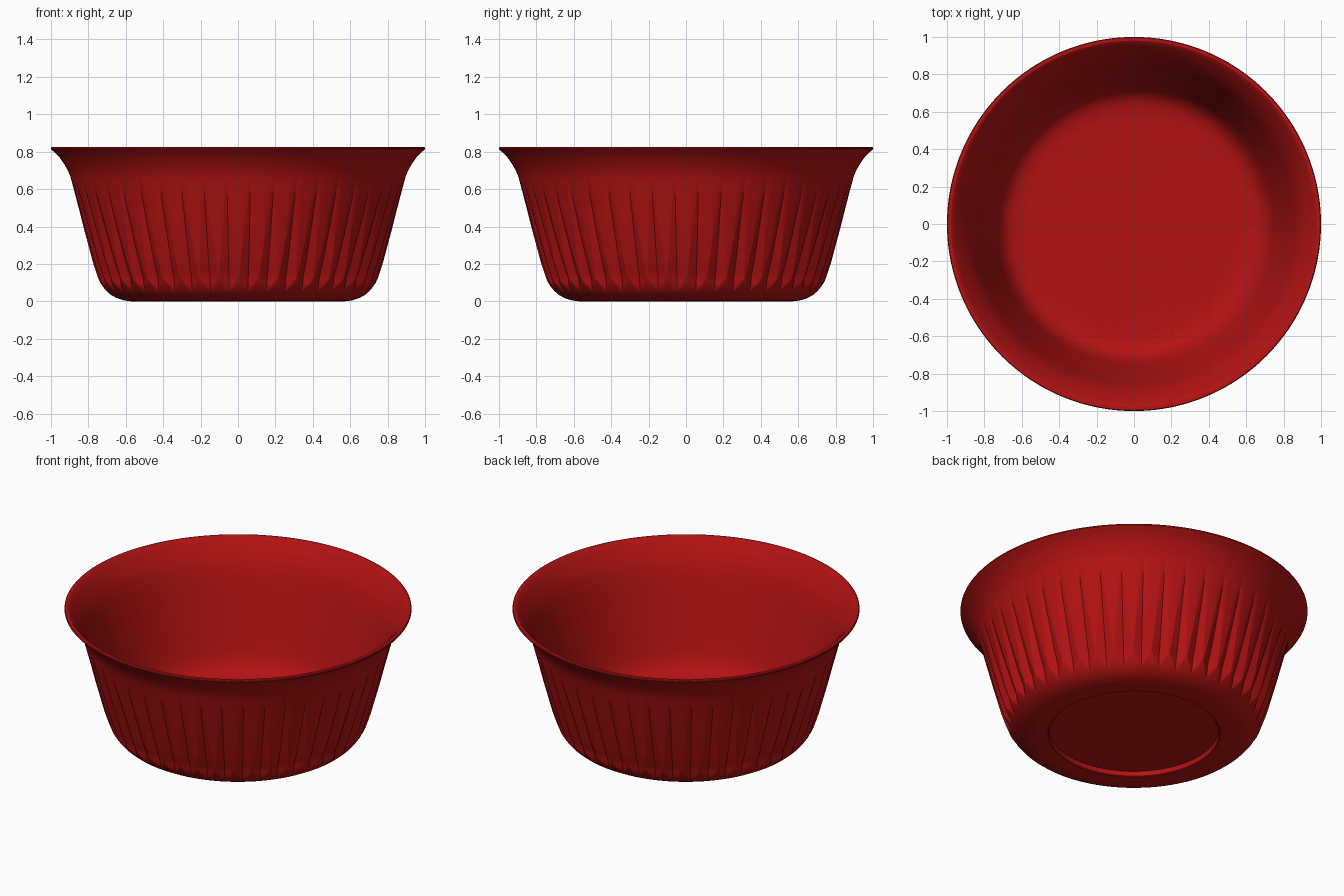
import bpy, bmesh, math

if "Cube" in bpy.data.objects:
    bpy.data.objects.remove(bpy.data.objects["Cube"])

FLUTES = 44
PITCH = 2 * math.pi / FLUTES
PHASE = -math.pi / 2 + 0.076
Z_TIP, Z_DEEP, Z_TOP = 0.055, 0.12, 0.67   # flute lower tip, deepest point, upper tip
DEPTH = 0.028

# Outer profile from foot edge to rim (radius, height)
LOWER = [(0.49, 0.035), (0.49, 0.004), (0.495, 0.0), (0.57, 0.0), (0.61, 0.005),
         (0.65, 0.018), (0.68, 0.035), (0.703, 0.055), (0.722, 0.078), (0.737, 0.1), (0.748, 0.125)]
WALL = [(0.748, 0.125), (0.776, 0.21), (0.80, 0.30), (0.827, 0.40), (0.852, 0.50), (0.878, 0.60), (0.897, 0.67)]
FLARE = [(0.91, 0.70), (0.93, 0.735), (0.953, 0.768), (0.978, 0.795), (0.995, 0.808),
         (1.0, 0.814), (1.0, 0.82), (0.996, 0.825)]
# Inner profile from rim to floor
INNER = [(0.98, 0.825), (0.972, 0.82), (0.955, 0.80), (0.925, 0.76), (0.90, 0.72), (0.88, 0.68), (0.86, 0.62),
         (0.83, 0.51), (0.80, 0.40), (0.77, 0.29), (0.745, 0.20), (0.733, 0.165), (0.715, 0.13),
         (0.69, 0.10), (0.66, 0.082), (0.62, 0.071), (0.57, 0.067)]


def subdivide(pts, n):
    out = []
    for (r0, z0), (r1, z1) in zip(pts, pts[1:]):
        out += [(r0 + (r1 - r0) * i / n, z0 + (z1 - z0) * i / n) for i in range(n)]
    return out + [pts[-1]]


def groove(z):
    """Flute strength 0..1: pointed at the top, widest near the foot."""
    if z <= Z_TIP or z >= Z_TOP:
        return 0.0
    if z < Z_DEEP:
        return (z - Z_TIP) / (Z_DEEP - Z_TIP)
    return (Z_TOP - z) / (Z_TOP - Z_DEEP)


def make_ring(bm, r, z, fluted):
    g = groove(z) if fluted else 0.0
    w = 0.04 + 0.43 * g if fluted else 0.25
    right = [(w / 2, 0.5), (w, 0.0), ((w + 0.5) / 2, 0.0)]
    cols = [(0.0, 1.0)] + right + [(0.5, 0.0)] + [(1 - u, d) for u, d in reversed(right)]
    ring = []
    for k in range(FLUTES):
        for u, d in cols:
            a = PHASE + (k + u) * PITCH
            rr = r - DEPTH * g * d
            ring.append(bm.verts.new((rr * math.cos(a), rr * math.sin(a), z)))
    return ring


def cap(bm, ring, z, flip):
    c = bm.verts.new((0, 0, z))
    for i, v in enumerate(ring):
        n = ring[(i + 1) % len(ring)]
        bm.faces.new((n, v, c) if flip else (v, n, c))


# Bowl: one closed lathed shell with V-cut flutes outside
bm = bmesh.new()
outer = LOWER[:-1] + subdivide(WALL, 3) + FLARE
rings = [make_ring(bm, r, z, True) for r, z in outer]
rings += [make_ring(bm, r, z, False) for r, z in INNER]
for a, b in zip(rings, rings[1:]):
    n = len(a)
    for i in range(n):
        j = (i + 1) % n
        bm.faces.new((a[i], a[j], b[j], b[i]))
cap(bm, rings[0], 0.035, True)      # recessed underside
cap(bm, rings[-1], 0.067, False)    # inside floor
bmesh.ops.recalc_face_normals(bm, faces=bm.faces)
mesh = bpy.data.meshes.new("fluted_bowl")
bm.to_mesh(mesh)
bm.free()
bowl = bpy.data.objects.new("fluted_bowl", mesh)
bpy.context.collection.objects.link(bowl)

# Red glaze
red = bpy.data.materials.new("red_glaze")
red.diffuse_color = (0.45, 0.006, 0.006, 1)
red.use_nodes = True
red.node_tree.nodes["Principled BSDF"].inputs["Base Color"].default_value = red.diffuse_color
mesh.materials.append(red)

bpy.context.view_layer.objects.active = bowl
bowl.select_set(True)
bpy.ops.object.shade_smooth_by_angle(angle=math.radians(25))
